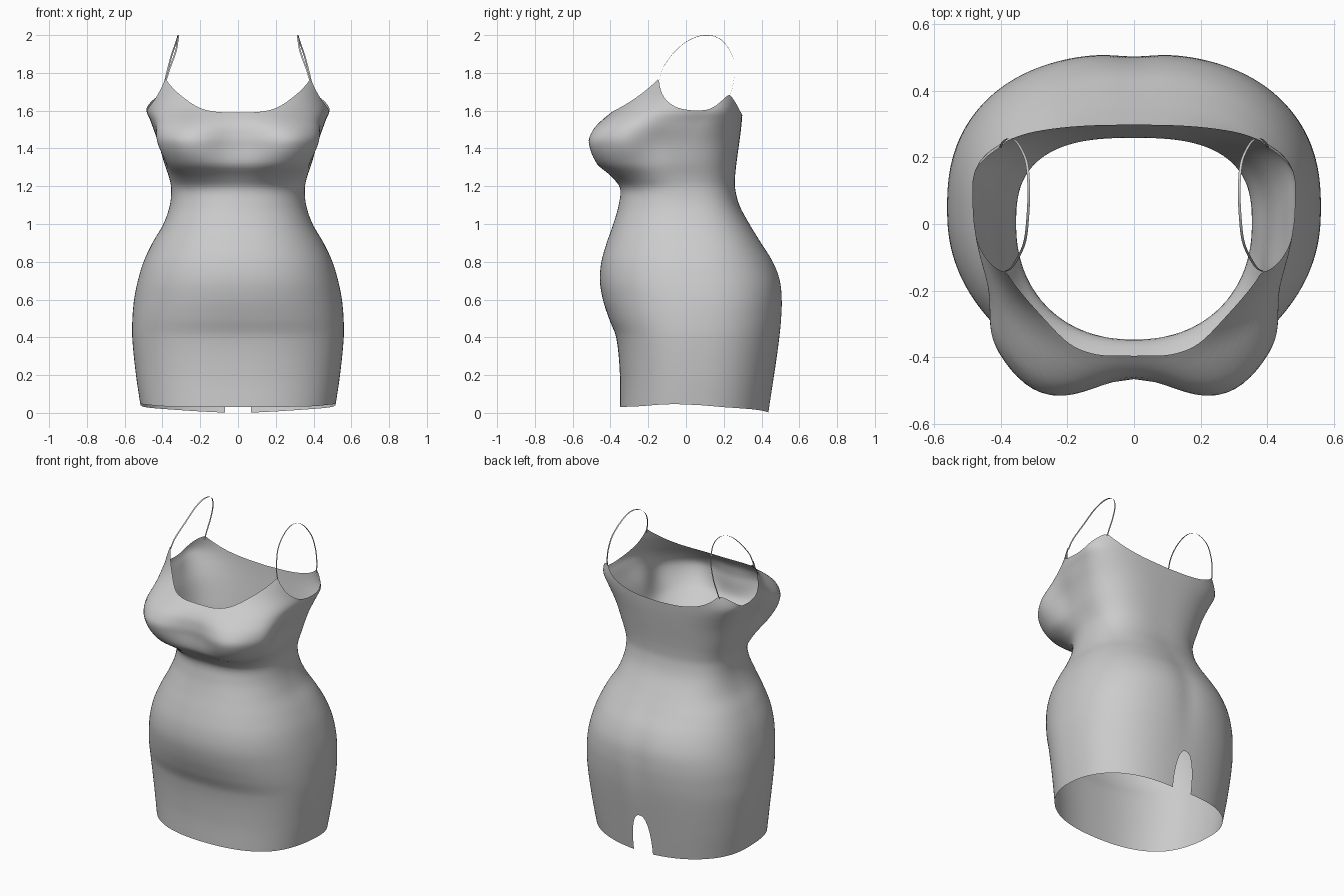
import bpy, math
from mathutils import Vector

if "Cube" in bpy.data.objects:
    bpy.data.objects.remove(bpy.data.objects["Cube"])


def spline(keys, t):
    """Smooth interpolation through rows of (t, a, b, ...)."""
    n = len(keys)
    t = min(max(t, keys[0][0]), keys[-1][0])
    i = 0
    while i < n - 2 and t > keys[i + 1][0]:
        i += 1

    def slope(j, k):
        a, b = max(j - 1, 0), min(j + 1, n - 1)
        return (keys[b][k] - keys[a][k]) / (keys[b][0] - keys[a][0])

    h = keys[i + 1][0] - keys[i][0]
    u = (t - keys[i][0]) / h
    return [(2*u**3 - 3*u*u + 1) * keys[i][k] + (u**3 - 2*u*u + u) * h * slope(i, k)
            + (3*u*u - 2*u**3) * keys[i + 1][k] + (u**3 - u*u) * h * slope(i + 1, k)
            for k in range(1, len(keys[0]))]


def bell(v, middle, width):
    return math.exp(-((v - middle) / width) ** 2)


# Body sections: height, half width, front y, back y, centre y, front and back squareness
SECTIONS = [
    (0.00, .510, -.350, .437, .04, 2.4, 2.4),
    (0.20, .540, -.350, .467, .05, 2.4, 2.4),
    (0.40, .560, -.370, .497, .05, 2.4, 2.4),
    (0.50, .559, -.408, .508, .05, 2.35, 2.4),
    (0.60, .550, -.440, .512, .05, 2.3, 2.4),
    (0.70, .530, -.456, .502, .04, 2.3, 2.4),
    (0.80, .500, -.448, .464, .03, 2.3, 2.4),
    (0.90, .453, -.420, .400, .02, 2.3, 2.5),
    (1.00, .395, -.385, .337, .00, 2.3, 2.6),
    (1.10, .361, -.357, .283, .00, 2.2, 2.7),
    (1.19, .354, -.352, .260, .00, 2.2, 2.7),
    (1.25, .366, -.405, .260, .00, 2.6, 2.7),
    (1.32, .390, -.498, .267, .00, 3.3, 2.7),
    (1.43, .422, -.545, .282, .02, 3.8, 2.7),
    (1.50, .447, -.520, .291, .05, 3.3, 2.7),
    (1.55, .465, -.470, .296, .08, 2.8, 2.7),
    (1.60, .485, -.400, .300, .10, 2.4, 2.6),
    (1.66, .478, -.335, .305, .09, 2.3, 2.6),
    (1.76, .460, -.265, .300, .05, 2.3, 2.6),
]
# Edge heights by angle: -90 front centre, 0 side, 90 back centre
TOP = [(-90, 1.590), (-80, 1.594), (-69, 1.615), (-53.5, 1.680), (-40, 1.745), (-35.5, 1.765),
       (-32, 1.725), (-28, 1.685), (-23, 1.652), (-16, 1.622), (-9.5, 1.607), (-2, 1.601),
       (9.5, 1.622), (24, 1.660), (34, 1.682), (38, 1.680), (46, 1.650), (60, 1.610),
       (75, 1.585), (90, 1.575)]
HEM = [(-90, .030), (-45, .035), (-10, .046), (20, .030), (50, .018), (84, .002), (90, .002)]
SLIT = 5.1       # half angle of the back slit
SLIT_H = 0.25


def body_point(deg, z):
    w, yf, yb, yc, nf, nb = spline(SECTIONS, z)
    a = math.radians(deg)
    c, s = max(math.cos(a), 0.0), math.sin(a)
    if abs(deg) == 90:
        c = 0.0
    n = nf if s < 0 else nb
    x = w * c ** (2 / n)
    y = yc + (yf - yc if s < 0 else yb - yc) * abs(s) ** (2 / n)
    if s < 0:    # bust cups: dip between them, fullness at the sides, pinch behind
        side = c ** .5 * bell(z, 1.43, .11)
        x += side * (.022 * bell(y, -.34, .10) - .016 * bell(y, -.15, .09))
        y += .080 * bell(x, 0, .18) * bell(z, 1.43, .13) * abs(s)
    else:        # slight dip along the back of the hips
        y -= .010 * bell(x, 0, .08) * bell(z, .65, .25) * s
    return x, y, z


def new_object(name, verts, faces, mat):
    mesh = bpy.data.meshes.new(name)
    mesh.from_pydata(verts, [], faces)
    mesh.materials.append(mat)
    obj = bpy.data.objects.new(name, mesh)
    bpy.context.collection.objects.link(obj)
    bpy.context.view_layer.objects.active = obj
    obj.select_set(True)
    bpy.ops.object.shade_smooth()
    obj.select_set(False)
    mirror = obj.modifiers.new("mirror", "MIRROR")
    mirror.use_clip = True
    mirror.merge_threshold = .0005
    return obj


def grid_faces(cols, rows):
    return [(i * rows + j, (i + 1) * rows + j, (i + 1) * rows + j + 1, i * rows + j + 1)
            for i in range(cols - 1) for j in range(rows - 1)]


fabric = bpy.data.materials.new("grey fabric")
fabric.diffuse_color = (0.6, 0.6, 0.6, 1)
fabric.use_nodes = True
fabric.node_tree.nodes["Principled BSDF"].inputs["Base Color"].default_value = fabric.diffuse_color

# Dress body: half shell, with columns packed round the slit
angles = [-90 + (180 - SLIT) * i / 107 for i in range(108)]
angles += [90 - SLIT * math.cos(math.pi / 2 * k / 10) for k in range(1, 11)]
angles[-1] = 90
ROWS = 90
verts = []
for d in angles:
    top, low = spline(TOP, d)[0], spline(HEM, d)[0]
    off = (90 - d) / SLIT
    if off < .9999:
        low += SLIT_H * math.sqrt(1 - off * off)
    for j in range(ROWS):
        verts.append(body_point(d, low + (top - low) * j / (ROWS - 1)))
new_object("dress_body", verts, grid_faces(len(angles), ROWS), fabric)

# Shoulder straps: thin ribbons from front corner to back corner
PATH = [(0, .385, -.142, 1.750), (1, .363, -.125, 1.820), (2, .330, -.060, 1.912),
        (3, .319, .020, 1.975), (4, .316, .110, 2.000), (5, .324, .190, 1.972),
        (6, .352, .246, 1.890), (7, .376, .257, 1.800), (8, .393, .246, 1.725),
        (9, .402, .230, 1.665)]
COLS = 73
verts = []
for i in range(COLS):
    p = Vector(spline(PATH, 9 * i / (COLS - 1)))
    half = Vector((.004, 0, .001))
    verts += [p - half, p + half]
new_object("shoulder_straps", verts, grid_faces(COLS, 2), fabric)
